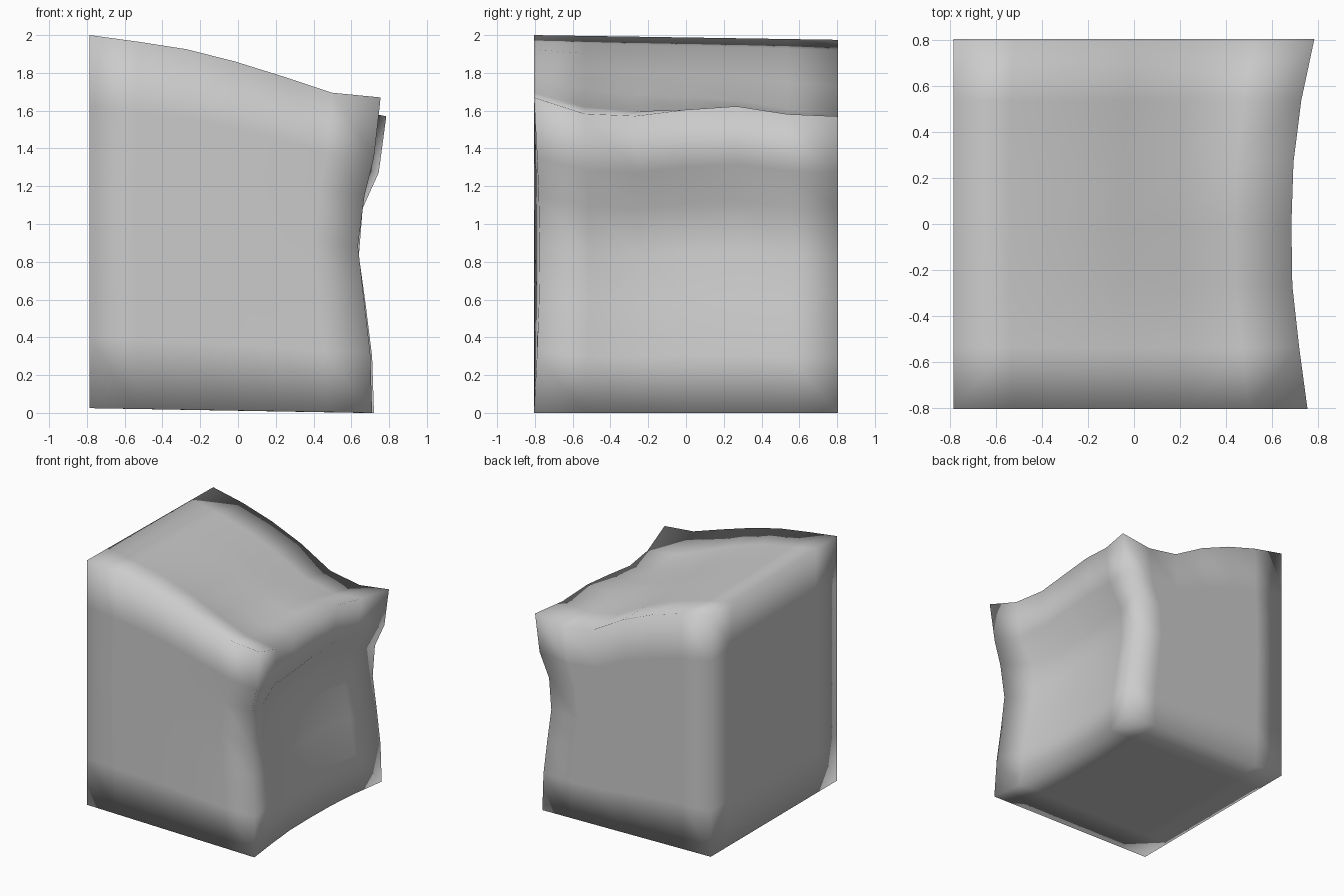
import bpy, bmesh, math

if "Cube" in bpy.data.objects:
    bpy.data.objects.remove(bpy.data.objects["Cube"])

N = 6  # cells along each side

# Height of the top along x, at the front and at the back
TOP_FRONT = [2.0, 1.965, 1.925, 1.86, 1.78, 1.695, 1.67]
TOP_BACK = [1.975, 1.92, 1.84, 1.73, 1.58, 1.535, 1.57]
# Waviness of the right top edge along y
TOP_WAVE = [0, -.07, -.065, -.015, .02, -.005, 0]
# Relative height of each horizontal loop
LEVELS = [0, .19, .37, .53, .69, .81, 1]
# Right side: x at each loop for the front edge, the hollow middle and the back edge
RIGHT_FRONT = [.71, .70, .665, .635, .67, .72, .755]
RIGHT_MIDDLE = [.65, .63, .58, .53, .52, .66, .685]
RIGHT_BACK = [.72, .71, .675, .64, .66, .745, .785]
HOLLOW = [0, .55, .95, 1, .9, .55, 0]


def mix(a, b, t):
    return a + (b - a) * t


def place(i, j, k):
    """Position of the grid point i, j, k of the dented block."""
    u, v = i / N, j / N
    top = mix(TOP_FRONT[i], TOP_BACK[i], v) + TOP_WAVE[j] * u ** 2
    z = mix(.025 * (1 - u), top, LEVELS[k])
    edge = mix(RIGHT_FRONT[k], RIGHT_BACK[k], v)
    right = mix(edge, RIGHT_MIDDLE[k], HOLLOW[j])
    x = mix(-.785, right, u)
    bow = .03 * math.sin(math.pi * LEVELS[k]) * u ** 4
    y = mix(-.805 + bow, .805, v)
    return x, y, z


# Dented block: gridded cube shaped by the profiles
bm = bmesh.new()
bmesh.ops.create_cube(bm, size=2)
bmesh.ops.subdivide_edges(bm, edges=bm.edges[:], cuts=N - 1, use_grid_fill=True)
for vert in bm.verts:
    vert.co = place(*(round((c + 1) / 2 * N) for c in vert.co))
for face in bm.faces:
    face.smooth = True
bmesh.ops.recalc_face_normals(bm, faces=bm.faces[:])

mesh = bpy.data.meshes.new("dented_block")
bm.to_mesh(mesh)
bm.free()
block = bpy.data.objects.new("dented_block", mesh)
bpy.context.collection.objects.link(block)

grey = bpy.data.materials.new("light grey")
grey.diffuse_color = (.6, .6, .6, 1)
grey.use_nodes = True
grey.node_tree.nodes["Principled BSDF"].inputs["Base Color"].default_value = grey.diffuse_color
mesh.materials.append(grey)
